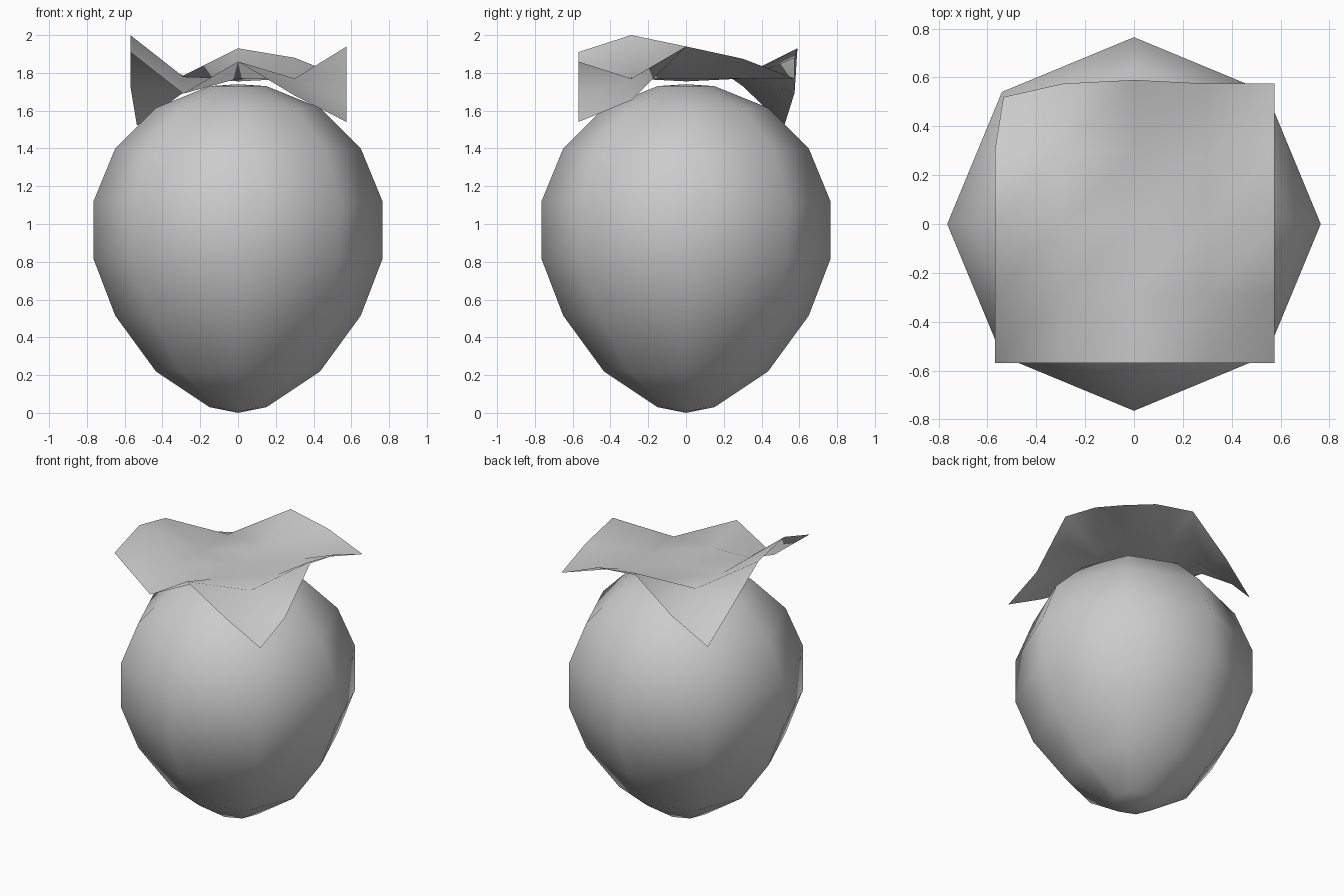
import bpy
import bmesh
from math import cos, sin, pi

cube = bpy.data.objects.get("Cube")
if cube:
    bpy.data.objects.remove(cube)

grey = bpy.data.materials.new("plain_grey")
grey.use_nodes = True
tone = (0.6, 0.6, 0.6, 1)
grey.diffuse_color = tone
grey.node_tree.nodes["Principled BSDF"].inputs["Base Color"].default_value = tone


def finish(name, bm):
    """Turn a bmesh into a smooth-shaded grey object."""
    mesh = bpy.data.meshes.new(name)
    for face in bm.faces:
        face.smooth = True
    bm.to_mesh(mesh)
    bm.free()
    mesh.materials.append(grey)
    obj = bpy.data.objects.new(name, mesh)
    bpy.context.collection.objects.link(obj)
    return obj


# Berry body: eight-sided turned profile closed by a pole at each end
SIDES = 8
PROFILE = [(0.15, 0.03), (0.435, 0.22), (0.65, 0.515), (0.765, 0.815),
           (0.765, 1.12), (0.65, 1.4), (0.435, 1.615), (0.15, 1.73)]
bm = bmesh.new()
rings = [[bm.verts.new((r * cos(2 * pi * i / SIDES), r * sin(2 * pi * i / SIDES), z))
          for i in range(SIDES)] for r, z in PROFILE]
bottom = bm.verts.new((0, 0, 0))
top = bm.verts.new((0, 0, 1.74))
for i in range(SIDES):
    j = (i + 1) % SIDES
    bm.faces.new((bottom, rings[0][j], rings[0][i]))
    bm.faces.new((top, rings[-1][i], rings[-1][j]))
    for low, high in zip(rings, rings[1:]):
        bm.faces.new((low[i], low[j], high[j], high[i]))
finish("berry_body", bm)

# Leaf cap: a square sheet with a wavy rim, rows run front to back
STEPS = [-0.57, -0.29, 0, 0.3, 0.575]
HEIGHTS = [
    [1.91, 1.69, 1.86, 1.68, 1.54],
    [2.0, 1.78, 1.77, 1.77, 1.655],
    [1.94, 1.78, 1.755, 1.77, 1.94],
    [1.73, 1.785, 1.77, 1.77, 1.875],
    [1.52, 1.695, 1.93, 1.88, 1.77],
]
bm = bmesh.new()
grid = [[bm.verts.new((x, y, z)) for x, z in zip(STEPS, row)]
        for y, row in zip(STEPS, HEIGHTS)]
# The drooping back corner is pulled in a little
grid[-1][0].co.x += 0.035
grid[-1][0].co.y -= 0.055
grid[-1][2].co.y += 0.015
for near, far in zip(grid, grid[1:]):
    for i in range(len(STEPS) - 1):
        bm.faces.new((near[i], near[i + 1], far[i + 1], far[i]))
finish("leaf_cap", bm)
